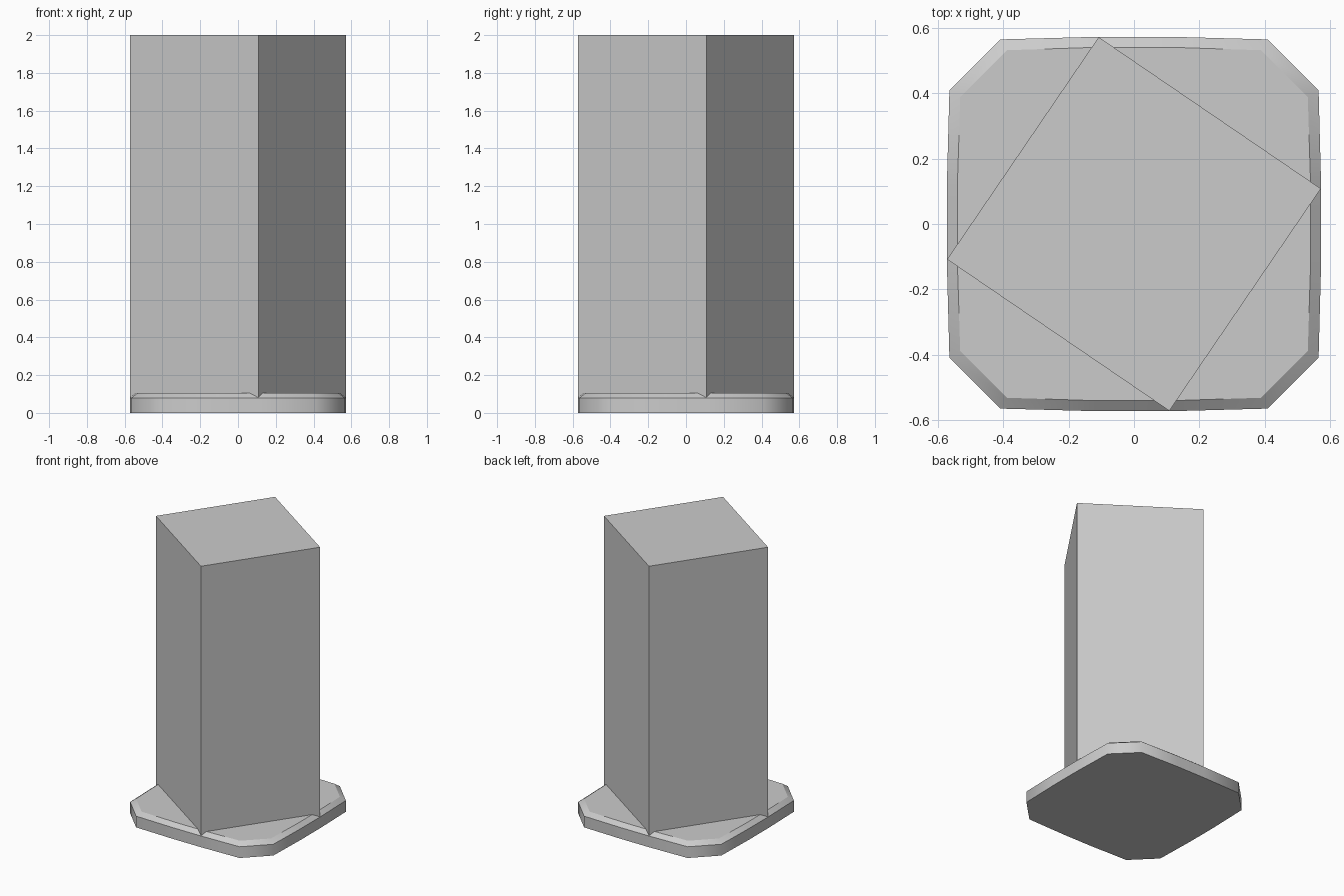
import bpy
import bmesh
from mathutils import Matrix

cube = bpy.data.objects.get("Cube")
if cube:
    bpy.data.objects.remove(cube, do_unlink=True)

grey = bpy.data.materials.new("light grey")
grey.use_nodes = True
colour = (0.6, 0.6, 0.6, 1)
grey.diffuse_color = colour
grey.node_tree.nodes["Principled BSDF"].inputs["Base Color"].default_value = colour


def quarter_turns(points):
    """Repeat one side's outline points around the four sides."""
    outline = []
    for turn in range(4):
        for x, y in points:
            for _ in range(turn):
                x, y = -y, x
            outline.append((x, y))
    return outline


def loft(name, sections, smooth=False):
    """Stack outlines into a closed solid; sections are (outline, height)."""
    bm = bmesh.new()
    rings = [[bm.verts.new((x, y, z)) for x, y in outline] for outline, z in sections]
    for low, high in zip(rings, rings[1:]):
        for i in range(len(low)):
            j = (i + 1) % len(low)
            bm.faces.new((low[i], low[j], high[j], high[i])).smooth = smooth
    bm.faces.new(rings[0][::-1])
    bm.faces.new(rings[-1])
    # Keep the horizontal rims crisp while the sides shade smoothly
    for edge in bm.edges:
        a, b = edge.verts
        edge.smooth = smooth and abs(a.co.z - b.co.z) > 0.001
    mesh = bpy.data.meshes.new(name)
    bm.to_mesh(mesh)
    bm.free()
    mesh.materials.append(grey)
    obj = bpy.data.objects.new(name, mesh)
    bpy.context.collection.objects.link(obj)
    return obj


# Base plate: bowed sides, cut corners and a bevelled top rim
outer = quarter_turns([(-0.408, -0.564), (-0.11, -0.572), (0.11, -0.572), (0.408, -0.564)])
inner = quarter_turns([(-0.388, -0.531), (-0.11, -0.54), (0.11, -0.54), (0.388, -0.531)])
loft("base_plate", [(outer, 0), (outer, 0.08), (inner, 0.105)], smooth=True)

# Square tower, turned so its corners meet the plate's edges
square = quarter_turns([(0.108, -0.571)])
loft("tower", [(square, 0.08), (square, 2)])
